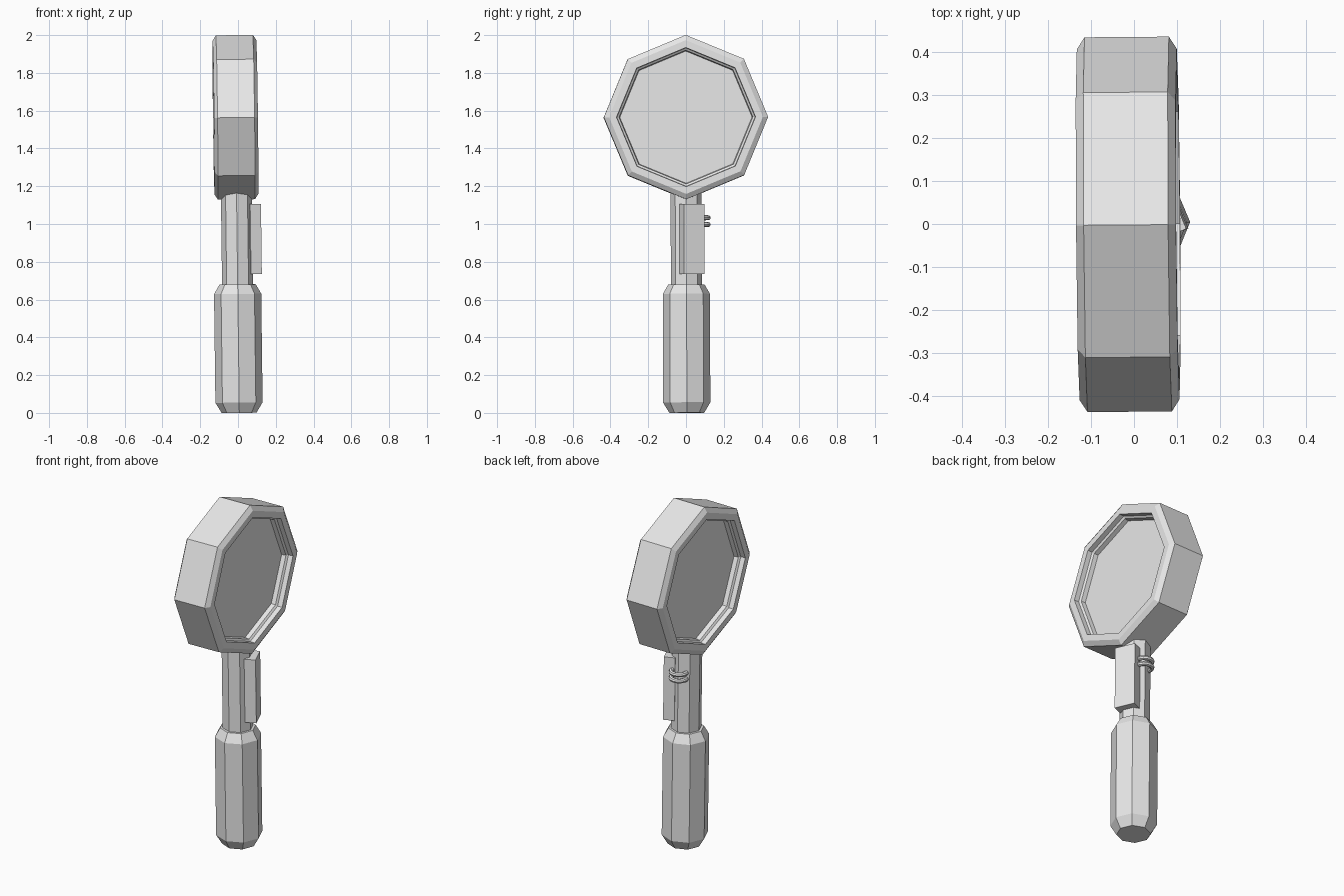
import bpy, bmesh, math
from mathutils import Matrix, Vector

old = bpy.data.objects.get("Cube")
if old:
    bpy.data.objects.remove(old, do_unlink=True)

grey = bpy.data.materials.new("plain_grey")
grey.use_nodes = True
COLOUR = (0.8, 0.8, 0.8, 1)
grey.diffuse_color = COLOUR
grey.node_tree.nodes["Principled BSDF"].inputs["Base Color"].default_value = COLOUR

# The whole tool leans very slightly
LEAN = (Matrix.Translation((0.006, 0.004, 0)) @ Matrix.Rotation(0.008, 4, 'Z')
        @ Matrix.Rotation(-0.0125, 4, 'Y') @ Matrix.Rotation(0.003, 4, 'X'))


def finish(name, bm, place=Matrix()):
    bmesh.ops.recalc_face_normals(bm, faces=bm.faces)
    mesh = bpy.data.meshes.new(name)
    bm.to_mesh(mesh)
    bm.free()
    mesh.transform(LEAN @ place)
    mesh.materials.append(grey)
    obj = bpy.data.objects.new(name, mesh)
    bpy.context.collection.objects.link(obj)
    return obj


def turned(name, profile, place=Matrix(), sides=8):
    """Solid with polygon rings at (radius, height), capped at both ends."""
    bm = bmesh.new()
    rings = []
    for r, h in profile:
        angles = [math.tau * i / sides for i in range(sides)]
        rings.append([bm.verts.new((r * math.cos(a), r * math.sin(a), h)) for a in angles])
    for low, high in zip(rings, rings[1:]):
        for i in range(sides):
            j = (i + 1) % sides
            bm.faces.new((low[i], low[j], high[j], high[i]))
    bm.faces.new(rings[0])
    bm.faces.new(rings[-1])
    return finish(name, bm, place)


def torus(name, major, minor, place, around=16, tube=8):
    bm = bmesh.new()
    rings = []
    for i in range(around):
        turn = Matrix.Rotation(math.tau * i / around, 3, 'Z')
        rings.append([bm.verts.new(turn @ Vector((major + minor * math.cos(t), 0, minor * math.sin(t))))
                      for t in (math.tau * k / tube for k in range(tube))])
    for i in range(around):
        a, b = rings[i], rings[(i + 1) % around]
        for k in range(tube):
            m = (k + 1) % tube
            bm.faces.new((a[k], b[k], b[m], a[m]))
    return finish(name, bm, place)


# Grip and shaft
turned("grip", [(0.092, 0), (0.125, 0.055), (0.125, 0.63), (0.096, 0.68)])
turned("shaft", [(0.082, 0.66), (0.082, 1.18)])

# Octagonal head with a bevelled rim and a recessed disc on both sides
half = [(0.35, 0.055), (0.354, 0.08), (0.366, 0.088), (0.368, 0.116), (0.407, 0.116), (0.435, 0.098)]
profile = [(r, -h) for r, h in half] + half[::-1]
turned("head", profile, Matrix.Translation((0, 0, 1.565)) @ Matrix.Rotation(math.pi / 2, 4, 'Y'))

# Box fixed flat on one facet of the shaft
bm = bmesh.new()
bmesh.ops.create_cube(bm, size=1)
finish("side_box", bm, Matrix.Translation((0.078, 0.03, 0.92))
       @ Matrix.Rotation(math.pi / 8, 4, 'Z') @ Matrix.Diagonal((0.062, 0.118, 0.37, 1)))

# Two small rings behind the shaft
for label, z in (("upper_ring", 1.033), ("lower_ring", 0.997)):
    torus(label, 0.042, 0.013, Matrix.Translation((0, 0.075, z)))
